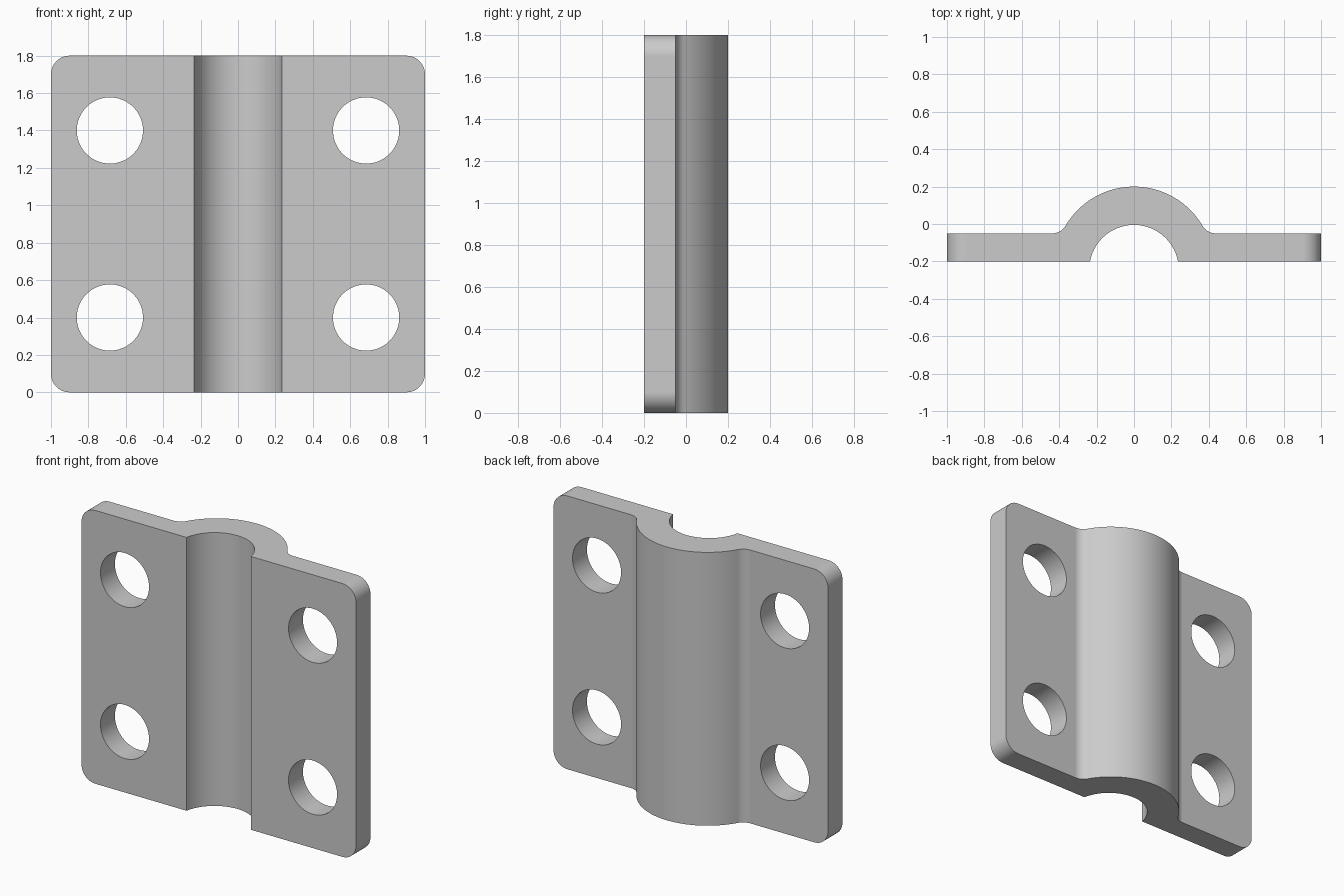
import bpy, bmesh, math
from mathutils import Vector

cube = bpy.data.objects.get("Cube")
if cube:
    bpy.data.objects.remove(cube, do_unlink=True)

HEIGHT = 1.8
BACK, FRONT = -0.05, -0.2          # plate faces in y
INNER_R, INNER_Y = 0.239, -0.244   # channel arc
OUTER_R, OUTER_Y = 0.425, -0.225   # hump arc
FILLET = 0.08
CORNER = 0.1

steel = bpy.data.materials.new("plain grey")
steel.use_nodes = True
grey = (0.6, 0.6, 0.6, 1)
steel.diffuse_color = grey
steel.node_tree.nodes["Principled BSDF"].inputs["Base Color"].default_value = grey


def arc(cx, cy, r, start, end, steps):
    return [(cx + r * math.cos(start + (end - start) * i / steps),
             cy + r * math.sin(start + (end - start) * i / steps))
            for i in range(steps + 1)]


def prism(name, points, place, direction):
    """Extrude a closed outline along a direction."""
    bm = bmesh.new()
    face = bm.faces.new([bm.verts.new(place(a, b)) for a, b in points])
    new = bmesh.ops.extrude_face_region(bm, geom=[face])["geom"]
    bmesh.ops.translate(bm, vec=Vector(direction),
                        verts=[v for v in new if isinstance(v, bmesh.types.BMVert)])
    bmesh.ops.recalc_face_normals(bm, faces=bm.faces)
    mesh = bpy.data.meshes.new(name)
    bm.to_mesh(mesh)
    bm.free()
    mesh.materials.append(steel)
    obj = bpy.data.objects.new(name, mesh)
    bpy.context.collection.objects.link(obj)
    return obj


# Saddle cross-section: channel, plate edges, fillets and hump
fillet_y = BACK + FILLET
fillet_x = math.sqrt((OUTER_R + FILLET) ** 2 - (fillet_y - OUTER_Y) ** 2)
tangent = math.atan2(fillet_y - OUTER_Y, fillet_x)
lip = math.asin((FRONT - INNER_Y) / INNER_R)
right_fillet = arc(fillet_x, fillet_y, FILLET, -math.pi / 2, -math.pi + tangent, 10)
left_fillet = [(-x, y) for x, y in reversed(right_fillet)]
hump = arc(0, OUTER_Y, OUTER_R, tangent, math.pi - tangent, 48)[1:-1]
channel = arc(0, INNER_Y, INNER_R, math.pi - lip, lip, 48)
profile = ([(1, FRONT), (1, BACK)] + right_fillet + hump + left_fillet
           + [(-1, BACK), (-1, FRONT)] + channel)
clamp = prism("saddle_clamp", profile, lambda x, y: (x, y, 0), (0, 0, HEIGHT))

# Rounded outline that trims the four plate corners
outline = []
for i, (sx, sz) in enumerate([(1, 1), (-1, 1), (-1, -1), (1, -1)]):
    outline += arc(sx * (1 - CORNER), HEIGHT / 2 + sz * (HEIGHT / 2 - CORNER),
                   CORNER, i * math.pi / 2, (i + 1) * math.pi / 2, 12)
cutters = [("INTERSECT", prism("corner_trim", outline,
                               lambda x, z: (x, -0.5, z), (0, 1, 0)))]

# Four bolt holes
for x in (-0.685, 0.685):
    for z in (0.4, 1.4):
        circle = arc(x, z, 0.177, 0, 2 * math.pi, 64)[:-1]
        cutters.append(("DIFFERENCE", prism("bolt_hole_cutter", circle,
                                            lambda a, b: (a, -0.5, b), (0, 1, 0))))

bpy.ops.object.select_all(action="DESELECT")
bpy.context.view_layer.objects.active = clamp
clamp.select_set(True)
for operation, cutter in cutters:
    cutter.hide_render = True
    mod = clamp.modifiers.new("cut", "BOOLEAN")
    mod.operation = operation
    mod.solver = "EXACT"
    mod.object = cutter
    bpy.ops.object.modifier_apply(modifier=mod.name)
    bpy.data.objects.remove(cutter, do_unlink=True)

# Smooth curves with crisp edges and flat plate faces
bpy.ops.object.shade_smooth_by_angle(angle=math.radians(30))
weighted = clamp.modifiers.new("flat_faces", "WEIGHTED_NORMAL")
weighted.keep_sharp = True
